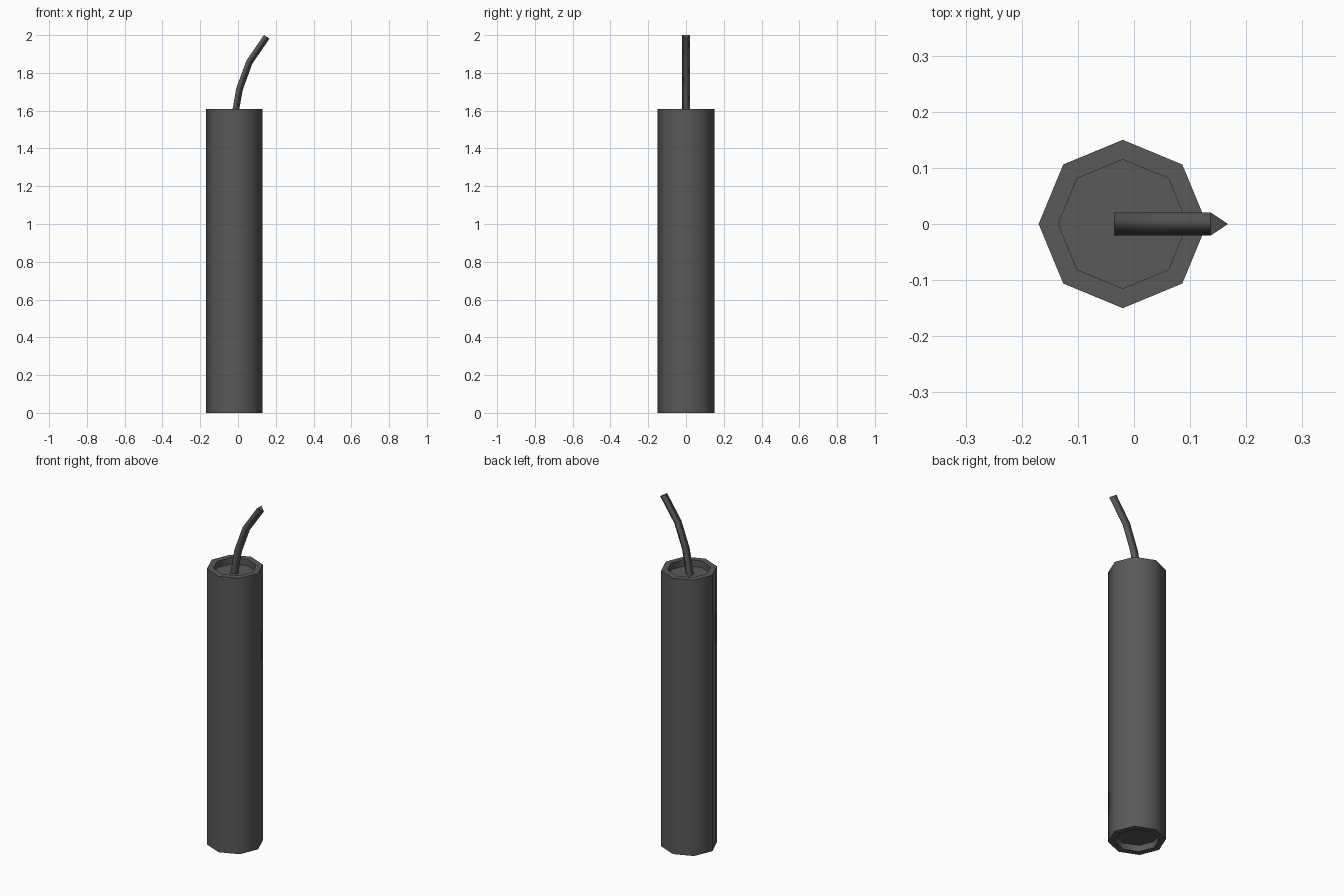
import bpy, bmesh, math

cube = bpy.data.objects.get("Cube")
if cube:
    bpy.data.objects.remove(cube)

grey = bpy.data.materials.new("dark grey")
grey.use_nodes = True
color = (0.1, 0.1, 0.1, 1)
grey.diffuse_color = color
grey.node_tree.nodes["Principled BSDF"].inputs["Base Color"].default_value = color


def skin(name, rings, location=(0, 0, 0)):
    """Bridge closed rings of points, cap both ends, smooth the sides only."""
    bm = bmesh.new()
    loops = [[bm.verts.new(p) for p in ring] for ring in rings]
    n = len(loops[0])
    for a, b in zip(loops, loops[1:]):
        for i in range(n):
            j = (i + 1) % n
            bm.faces.new((a[i], a[j], b[j], b[i]))
    bm.faces.new(loops[0][::-1])
    bm.faces.new(loops[-1])
    bmesh.ops.recalc_face_normals(bm, faces=bm.faces)
    for f in bm.faces:
        f.smooth = abs(f.normal.z) < 0.8
    # Keep rims and end caps crisp
    for e in bm.edges:
        if len({f.smooth for f in e.link_faces}) > 1:
            e.smooth = False
    mesh = bpy.data.meshes.new(name)
    bm.to_mesh(mesh)
    bm.free()
    mesh.materials.append(grey)
    obj = bpy.data.objects.new(name, mesh)
    obj.location = location
    bpy.context.collection.objects.link(obj)
    return obj


# Eight-sided tube with a shallow recess in each end
HEIGHT, OUTER, INNER, RECESS = 1.61, 0.15, 0.115, 0.037


def octagon(radius, z):
    return [(radius * math.cos(i * math.pi / 4), radius * math.sin(i * math.pi / 4), z)
            for i in range(8)]


profile = [(INNER, RECESS), (INNER, 0), (OUTER, 0),
           (OUTER, HEIGHT), (INNER, HEIGHT), (INNER, HEIGHT - RECESS)]
skin("stick_body", [octagon(r, z) for r, z in profile], (-0.02, 0, 0))

# Three-sided fuse bending towards +x: centre x, centre z, tilt in degrees
path = [(-0.023, HEIGHT - RECESS, 0), (0.002, 1.715, 12),
        (0.055, 1.86, 27), (0.147, 1.994, 30)]
FUSE = 0.0236


def triangle(x, z, tilt):
    t = math.radians(tilt)
    ring = []
    for i in range(3):
        a = i * math.tau / 3
        u = FUSE * math.cos(a)
        ring.append((x + u * math.cos(t), FUSE * math.sin(a), z - u * math.sin(t)))
    return ring


skin("fuse", [triangle(*p) for p in path])
